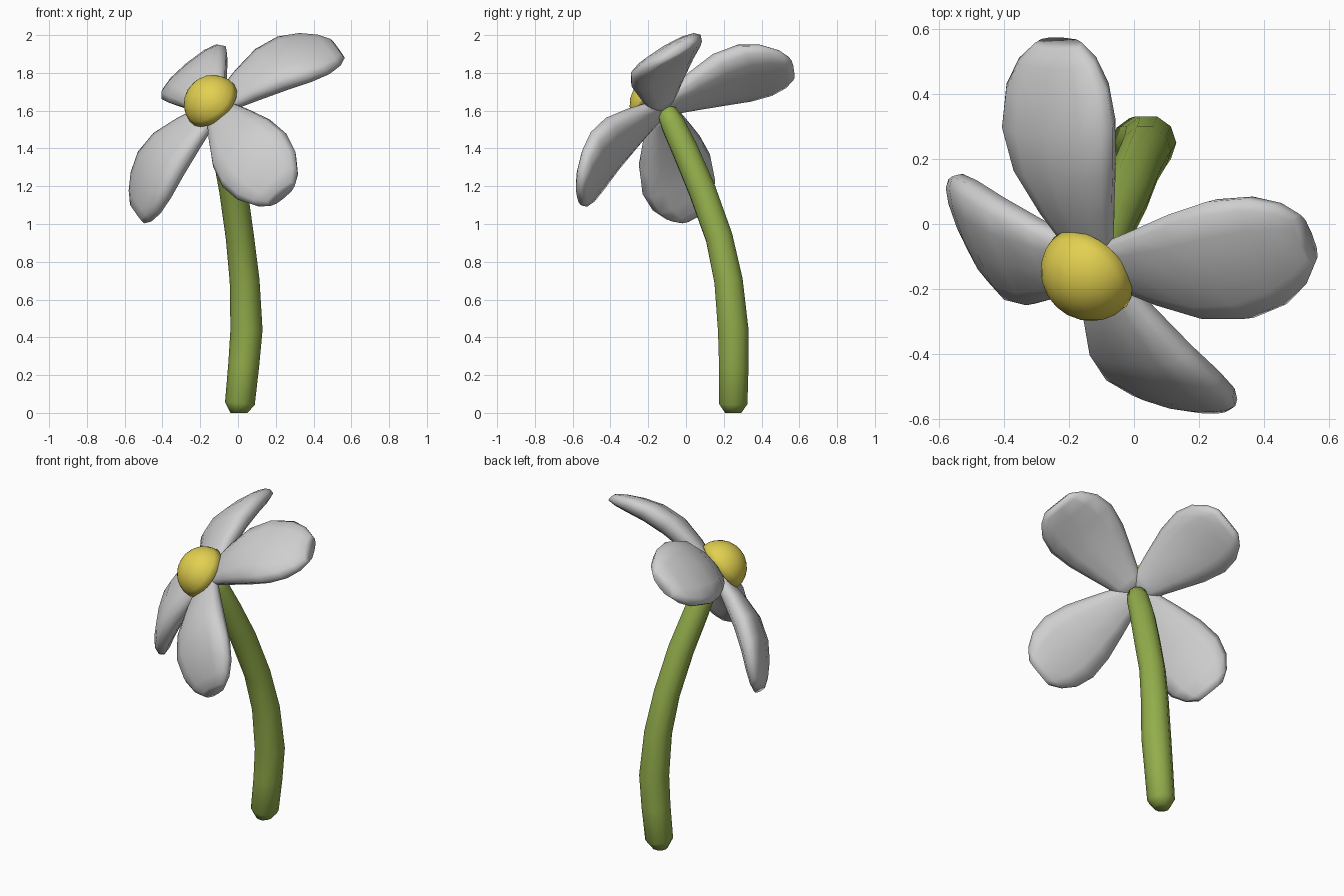
import bpy, bmesh, math
from mathutils import Vector, Matrix

if "Cube" in bpy.data.objects:
    bpy.data.objects.remove(bpy.data.objects["Cube"])


def material(name, rgb):
    m = bpy.data.materials.new(name)
    m.diffuse_color = (*rgb, 1)
    m.use_nodes = True
    m.node_tree.nodes["Principled BSDF"].inputs["Base Color"].default_value = m.diffuse_color
    return m


WHITE = material("petal white", (0.62, 0.62, 0.62))
YELLOW = material("centre yellow", (0.76, 0.63, 0.08))
GREEN = material("stem green", (0.29, 0.42, 0.07))


def finish(bm, name, mat):
    bmesh.ops.recalc_face_normals(bm, faces=bm.faces[:])
    for f in bm.faces:
        f.smooth = True
    me = bpy.data.meshes.new(name)
    bm.to_mesh(me)
    bm.free()
    me.materials.append(mat)
    ob = bpy.data.objects.new(name, me)
    bpy.context.collection.objects.link(ob)
    return ob


def loft(rings, name, mat):
    """Skin a list of closed point rings and cap both ends."""
    bm = bmesh.new()
    vr = [[bm.verts.new(p) for p in ring] for ring in rings]
    n = len(vr[0])
    for a, b in zip(vr, vr[1:]):
        for i in range(n):
            j = (i + 1) % n
            bm.faces.new((a[i], a[j], b[j], b[i]))
    bm.faces.new(vr[0])
    bm.faces.new(vr[-1])
    return finish(bm, name, mat)


def bulge(x):
    """Round out a sine or cosine so the petal edge is fuller."""
    return math.copysign(abs(x) ** 0.8, x)


# Flower head frame: axis faces front, left and up
axis = Vector((-0.54, -0.58, 0.60)).normalized()
u0 = Vector((0.77, -0.06, 0.634))
u0 = (u0 - axis * u0.dot(axis)).normalized()
v0 = axis.cross(u0)
head = Vector((-0.11, -0.12, 1.61))

# Petal stations: distance out, mid height along axis, half width, front and back thickness
PETAL = [(0.00, 0.005, 0.06, 0.03, 0.03), (0.08, 0.01, 0.094, 0.035, 0.045),
         (0.20, 0.005, 0.14, 0.05, 0.07), (0.35, -0.015, 0.195, 0.065, 0.085),
         (0.48, -0.06, 0.22, 0.065, 0.085), (0.58, -0.115, 0.20, 0.055, 0.075),
         (0.65, -0.16, 0.15, 0.04, 0.06), (0.69, -0.19, 0.09, 0.025, 0.04)]
for k, label in enumerate(("right", "back", "left", "front")):
    a = k * math.pi / 2
    u = u0 * math.cos(a) + v0 * math.sin(a)
    v = axis.cross(u)
    rings = []
    for r, h, w, front, back in PETAL:
        ring = []
        for i in range(12):
            c, s = bulge(math.cos(i * math.pi / 6)), bulge(math.sin(i * math.pi / 6))
            t = front if s > 0 else back
            ring.append(head + u * r + v * w * c + axis * (h + t * s - 0.03 * w * c * c))
        rings.append(ring)
    loft(rings, label + "_petal", WHITE)

# Flower centre: dome along the flower axis with a nearly flat back
bm = bmesh.new()
bmesh.ops.create_icosphere(bm, subdivisions=3, radius=1)
for p in bm.verts:
    p.co.z *= 0.15 if p.co.z > 0 else 0.015
frame = Matrix((u0, v0, axis)).transposed().to_4x4()
bm.transform(Matrix.Translation(head + axis * 0.045) @ frame
             @ Matrix.Diagonal((0.154, 0.154, 1, 1)))
finish(bm, "flower_centre", YELLOW)

# Stem: bent tube with rounded ends (x, y, z, radius)
STEM = [(0.005, 0.25, 0.0, 0.045), (0.01, 0.25, 0.05, 0.079),
        (0.03, 0.253, 0.25, 0.082), (0.045, 0.25, 0.44, 0.085),
        (0.035, 0.225, 0.70, 0.079), (0.01, 0.175, 0.93, 0.075),
        (-0.025, 0.085, 1.18, 0.075), (-0.065, 0.0, 1.38, 0.072),
        (-0.092, -0.07, 1.53, 0.066), (-0.105, -0.10, 1.59, 0.054),
        (-0.11, -0.115, 1.62, 0.025)]
pts = [Vector(s[:3]) for s in STEM]
rings = []
for i, (p, s) in enumerate(zip(pts, STEM)):
    d = (pts[min(i + 1, len(pts) - 1)] - pts[max(i - 1, 0)]).normalized()
    ex = Vector((0, 1, 0)).cross(d).normalized()
    ey = d.cross(ex)
    rings.append([p + (ex * math.cos(t * math.pi / 5) + ey * math.sin(t * math.pi / 5)) * s[3]
                  for t in range(10)])
for p in rings[0]:
    p.z = 0.0
loft(rings, "stem", GREEN)
